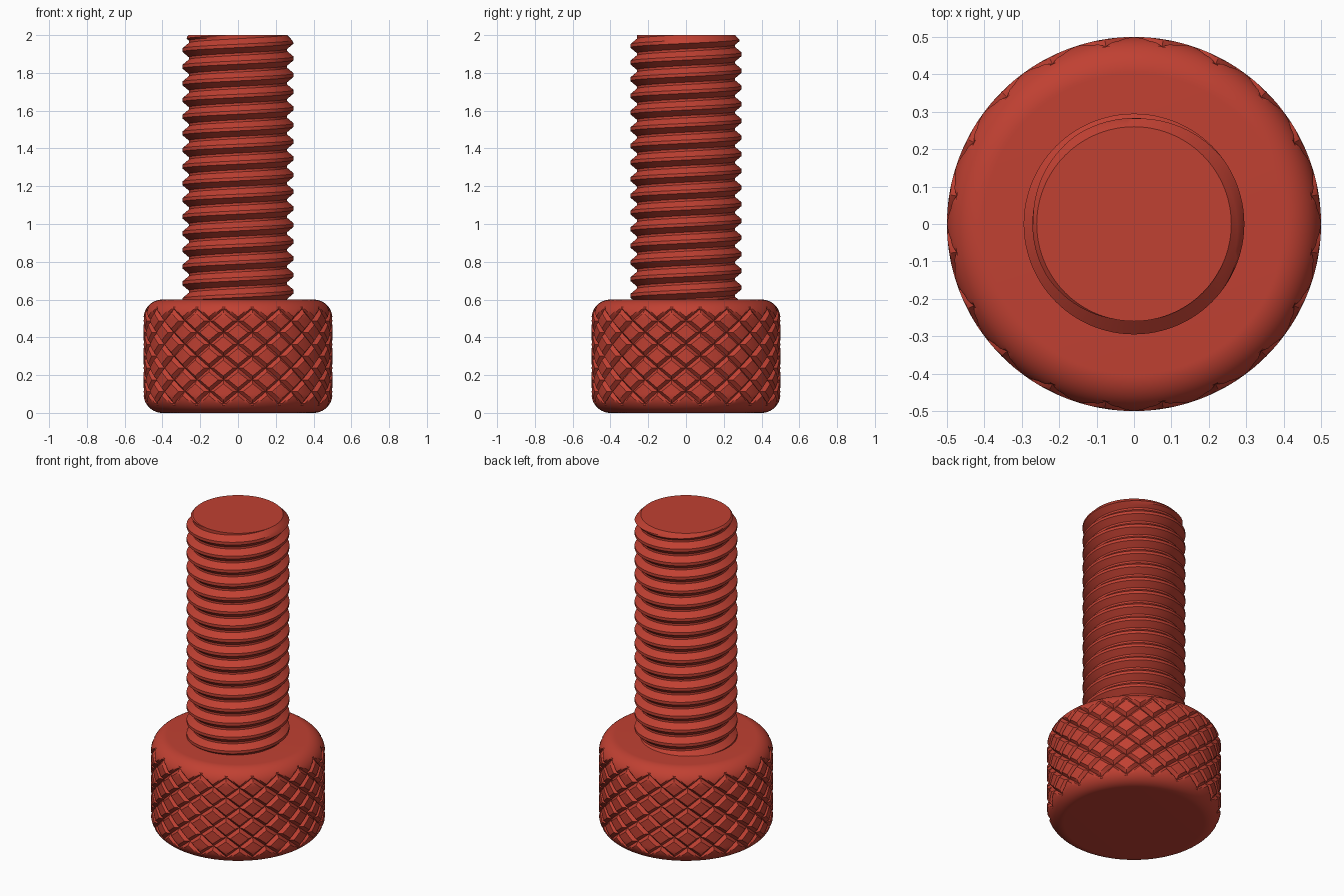
import bpy, bmesh, math
from math import pi, sin, cos, sqrt

if "Cube" in bpy.data.objects:
    bpy.data.objects.remove(bpy.data.objects["Cube"])

# One red for the whole screw
red = bpy.data.materials.new("red")
red.use_nodes = True
colour = (0.53, 0.052, 0.032, 1)
red.diffuse_color = colour
red.node_tree.nodes["Principled BSDF"].inputs["Base Color"].default_value = colour


def finish(bm, name):
    """Clean the mesh and turn it into a smooth object with sharp creases."""
    bmesh.ops.remove_doubles(bm, verts=bm.verts, dist=1e-5)
    bmesh.ops.dissolve_degenerate(bm, edges=bm.edges, dist=1e-5)
    bmesh.ops.recalc_face_normals(bm, faces=bm.faces)
    mesh = bpy.data.meshes.new(name)
    bm.to_mesh(mesh)
    bm.free()
    mesh.materials.append(red)
    obj = bpy.data.objects.new(name, mesh)
    bpy.context.collection.objects.link(obj)
    bpy.ops.object.select_all(action='DESELECT')
    obj.select_set(True)
    bpy.context.view_layer.objects.active = obj
    bpy.ops.object.shade_smooth_by_angle(angle=math.radians(30))
    return obj


def skin(bm, rows):
    """Bridge consecutive rows of vertices with quads."""
    for low, high in zip(rows, rows[1:]):
        for j in range(len(low) - 1):
            bm.faces.new((low[j], low[j + 1], high[j + 1], high[j]))


# Knurled head: a rounded drum with two crossing sets of spiral grooves
HEAD_H, HEAD_R, FILLET = 0.6, 0.5, 0.1
STARTS, CELLS = 20, 12          # grooves each way, grid cells per diamond
DIAMOND_H = 0.125
FLOOR_R, DEPTH = 0.48, 0.02
GROOVE_HALF = 2 / CELLS


def head_radius(z):
    over = max(0, abs(z - HEAD_H / 2) - (HEAD_H / 2 - FILLET))
    return HEAD_R - FILLET + sqrt(max(0, FILLET ** 2 - over ** 2))


def knurl_radius(angle, z):
    across = angle * STARTS / (2 * pi) - 0.5
    up = (z - 0.05) / DIAMOND_H
    near = min(abs(s - round(s)) for s in (across + up, across - up))
    return min(head_radius(z), FLOOR_R + DEPTH * near / GROOVE_HALF)


half_rows = 2 * CELLS + 1
band = [i * DIAMOND_H / CELLS for i in range(-half_rows, half_rows + 1)]
start = math.asin((band[-1] - 0.2) / FILLET)
arc = [0.2 + FILLET * sin(start + (pi / 2 - start) * i / 8) for i in range(1, 9)]
heights = [HEAD_H / 2 + h for h in [-a for a in reversed(arc)] + band + arc]

bm = bmesh.new()
count = STARTS * CELLS
rings = []
for z in heights:
    ring = [bm.verts.new((cos(2 * pi * j / count), sin(2 * pi * j / count), z))
            for j in range(count)]
    rings.append(ring + ring[:1])
skin(bm, rings)
bmesh.ops.poke(bm, faces=bm.faces[:])
for v in bm.verts:
    angle = math.atan2(v.co.y, v.co.x)
    r = knurl_radius(angle, v.co.z)
    v.co.x, v.co.y = r * cos(angle), r * sin(angle)
bm.faces.new(rings[0][:-1])
bm.faces.new(rings[-1][:-1])
finish(bm, "knurled_head")

# Threaded shaft: a right-handed helical ridge with a chamfered tip
PITCH, CREST_R, ROOT_R = 0.0882, 0.295, 0.26
BOTTOM, TOP = 0.59, 2.0
CREST_HALF, ROOT_EDGE = 0.1, 0.43
PHASE = 1.965                   # height of a crest on the +x side
SEGMENTS = 96


def thread_radius(angle, z):
    turn = (z - PHASE) / PITCH - angle / (2 * pi)
    off = abs(turn - round(turn))
    slope = (ROOT_EDGE - off) / (ROOT_EDGE - CREST_HALF)
    r = ROOT_R + (CREST_R - ROOT_R) * min(1, max(0, slope))
    return min(r, ROOT_R + TOP - z)


flank = [CREST_HALF + (ROOT_EDGE - CREST_HALF) * i / 3 for i in range(4)]
steps = [-f for f in reversed(flank)] + flank
bm = bmesh.new()
rows = []
for turn in range(-18, 3):
    for step in steps:
        row = []
        for j in range(SEGMENTS + 1):
            angle = 2 * pi * j / SEGMENTS
            z = PHASE + PITCH * (turn + step + j / SEGMENTS)
            z = min(TOP, max(BOTTOM, z))
            r = thread_radius(angle, z)
            row.append(bm.verts.new((r * cos(angle), r * sin(angle), z)))
        rows.append(row)
skin(bm, rows)

# Flat end of the shaft
tip = [bm.verts.new((ROOT_R * cos(2 * pi * j / SEGMENTS),
                     ROOT_R * sin(2 * pi * j / SEGMENTS), TOP))
       for j in range(SEGMENTS)]
bm.faces.new(tip)
finish(bm, "threaded_shaft")
